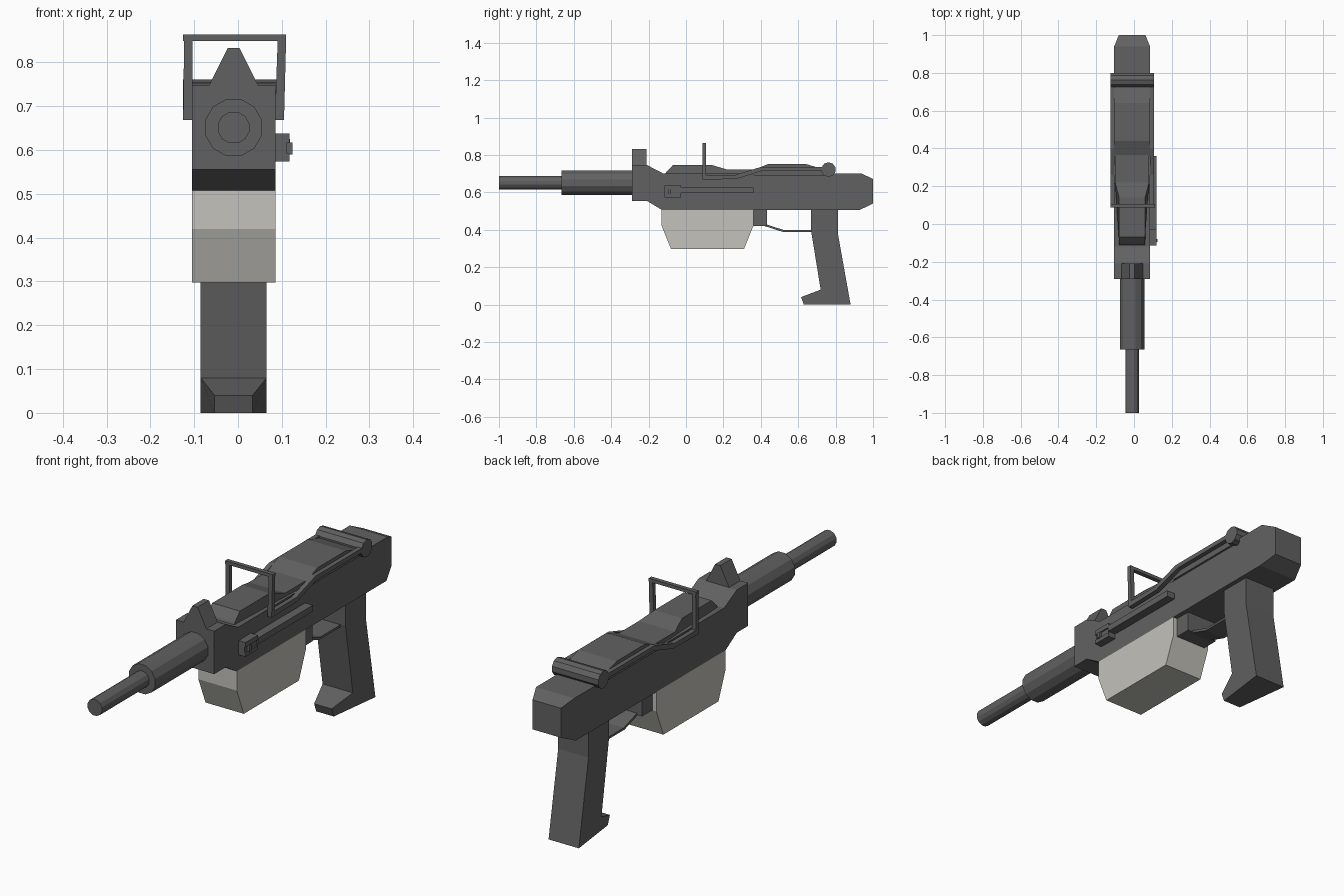
import bpy, bmesh, math
from mathutils import Matrix, Vector

if "Cube" in bpy.data.objects:
    bpy.data.objects.remove(bpy.data.objects["Cube"])

CX = -0.01  # centre line of the body


def material(name, rgb):
    m = bpy.data.materials.new(name)
    m.diffuse_color = (*rgb, 1)
    m.use_nodes = True
    m.node_tree.nodes["Principled BSDF"].inputs["Base Color"].default_value = m.diffuse_color
    return m


DARK = material("dark grey metal", (0.12, 0.12, 0.12))
LIGHT = material("light warm grey", (0.55, 0.54, 0.50))


def finish(name, bm, mat):
    bmesh.ops.recalc_face_normals(bm, faces=bm.faces)
    me = bpy.data.meshes.new(name)
    bm.to_mesh(me)
    bm.free()
    me.materials.append(mat)
    ob = bpy.data.objects.new(name, me)
    bpy.context.collection.objects.link(ob)
    return ob


def prism(name, pts, a, b, mat=DARK, axis="x", squeeze=None):
    """Extrude a profile: (y, z) along x, or (x, z) along y.
    squeeze(y, z) scales the width about the centre line."""
    bm = bmesh.new()
    rings = []
    for t in (a, b):
        ring = []
        for u, v in pts:
            if axis == "x":
                k = squeeze(u, v) if squeeze else 1
                co = (CX + (t - CX) * k, u, v)
            else:
                co = (u, t, v)
            ring.append(bm.verts.new(co))
        rings.append(ring)
    bm.faces.new(rings[0])
    bm.faces.new(rings[1])
    n = len(pts)
    for i in range(n):
        j = (i + 1) % n
        bm.faces.new((rings[0][i], rings[0][j], rings[1][j], rings[1][i]))
    return finish(name, bm, mat)


def box(name, x0, x1, y0, y1, z0, z1, mat=DARK):
    return prism(name, [(y0, z0), (y1, z0), (y1, z1), (y0, z1)], x0, x1, mat)


def cylinder(name, axis, center, r, length, sides):
    bm = bmesh.new()
    rot = Matrix.Rotation(math.pi / 2, 4, "X" if axis == "y" else "Y")
    spin = Matrix.Rotation(math.pi / sides, 4, "Z")
    bmesh.ops.create_cone(bm, cap_ends=True, segments=sides, radius1=r, radius2=r,
                          depth=length, matrix=Matrix.Translation(Vector(center)) @ rot @ spin)
    return finish(name, bm, DARK)


# Receiver, tapered at the butt end
prism("receiver",
      [(-0.29, 0.555), (-0.21, 0.555), (-0.13, 0.507), (0.93, 0.507), (1.0, 0.54),
       (1.0, 0.672), (0.94, 0.70), (-0.12, 0.70), (-0.21, 0.747), (-0.29, 0.747)],
      -0.105, 0.085, squeeze=lambda y, z: 0.74 if y > 0.99 else 1)

# Barrel
cylinder("barrel_sleeve", "y", (CX, -0.47, 0.651), 0.067, 0.39, 12)
cylinder("barrel", "y", (CX, -0.825, 0.651), 0.037, 0.35, 12)

# Front sight
prism("front_sight", [(-0.07, 0.74), (0.05, 0.74), (0.003, 0.833), (-0.023, 0.833)],
      -0.29, -0.21, axis="y")

# Top covers
prism("front_cover",
      [(-0.115, 0.69), (-0.105, 0.71), (-0.07, 0.746), (0.14, 0.746), (0.22, 0.722),
       (0.40, 0.722), (0.40, 0.69)],
      -0.10, 0.08, squeeze=lambda y, z: 0.76 if z > 0.73 or y < 0 else 1)
prism("rear_cover",
      [(0.36, 0.69), (0.36, 0.72), (0.44, 0.752), (0.64, 0.752), (0.73, 0.725),
       (0.77, 0.725), (0.77, 0.69)], -0.105, 0.085)

# Folding sight: pivot, side rails, uprights and top bar
cylinder("sight_pivot", "x", (CX, 0.762, 0.722), 0.039, 0.23, 10)
rail = [(0.09, 0.668), (0.27, 0.672), (0.41, 0.716), (0.75, 0.716),
        (0.75, 0.736), (0.40, 0.736), (0.26, 0.692), (0.09, 0.692)]
for side, x0, x1, lean in (("left", -0.125, -0.104, 0), ("right", 0.084, 0.105, 0.005)):
    prism(side + "_sight_rail", rail, x0, x1)
    prism(side + "_sight_upright",
          [(x0, 0.67), (x1, 0.67), (x1 + lean, 0.86), (x0 + lean + 0.002, 0.86)],
          0.088, 0.107, axis="y")
box("sight_top_bar", -0.125, 0.11, 0.088, 0.107, 0.848, 0.863)

# Charging handle on the right side
box("handle_bar", 0.08, 0.119, -0.03, 0.36, 0.597, 0.625)
box("handle_upper_lug", 0.08, 0.118, -0.115, -0.027, 0.617, 0.638)
box("handle_lower_lug", 0.08, 0.118, -0.115, -0.027, 0.574, 0.592)
box("handle_core", 0.08, 0.112, -0.115, -0.027, 0.59, 0.62)
box("handle_knob", 0.10, 0.124, -0.095, -0.08, 0.59, 0.617)

# Magazine
prism("magazine", [(-0.13, 0.507), (-0.13, 0.42), (-0.08, 0.297), (0.31, 0.297),
                   (0.36, 0.42), (0.36, 0.507)], -0.105, 0.085, LIGHT)

# Magazine catch and trigger guard
box("magazine_catch", -0.085, 0.065, 0.35, 0.433, 0.42, 0.515)
prism("trigger_guard", [(0.42, 0.42), (0.52, 0.388), (0.68, 0.388), (0.68, 0.398),
                        (0.525, 0.398), (0.42, 0.432)], -0.06, 0.04)

# Grip with a toe that narrows to the front
prism("grip", [(0.668, 0.515), (0.668, 0.40), (0.72, 0.08), (0.615, 0.04), (0.63, 0.0),
               (0.88, 0.0), (0.812, 0.38), (0.812, 0.515)],
      -0.085, 0.065, squeeze=lambda y, z: 0.58 if y < 0.64 else 1)
